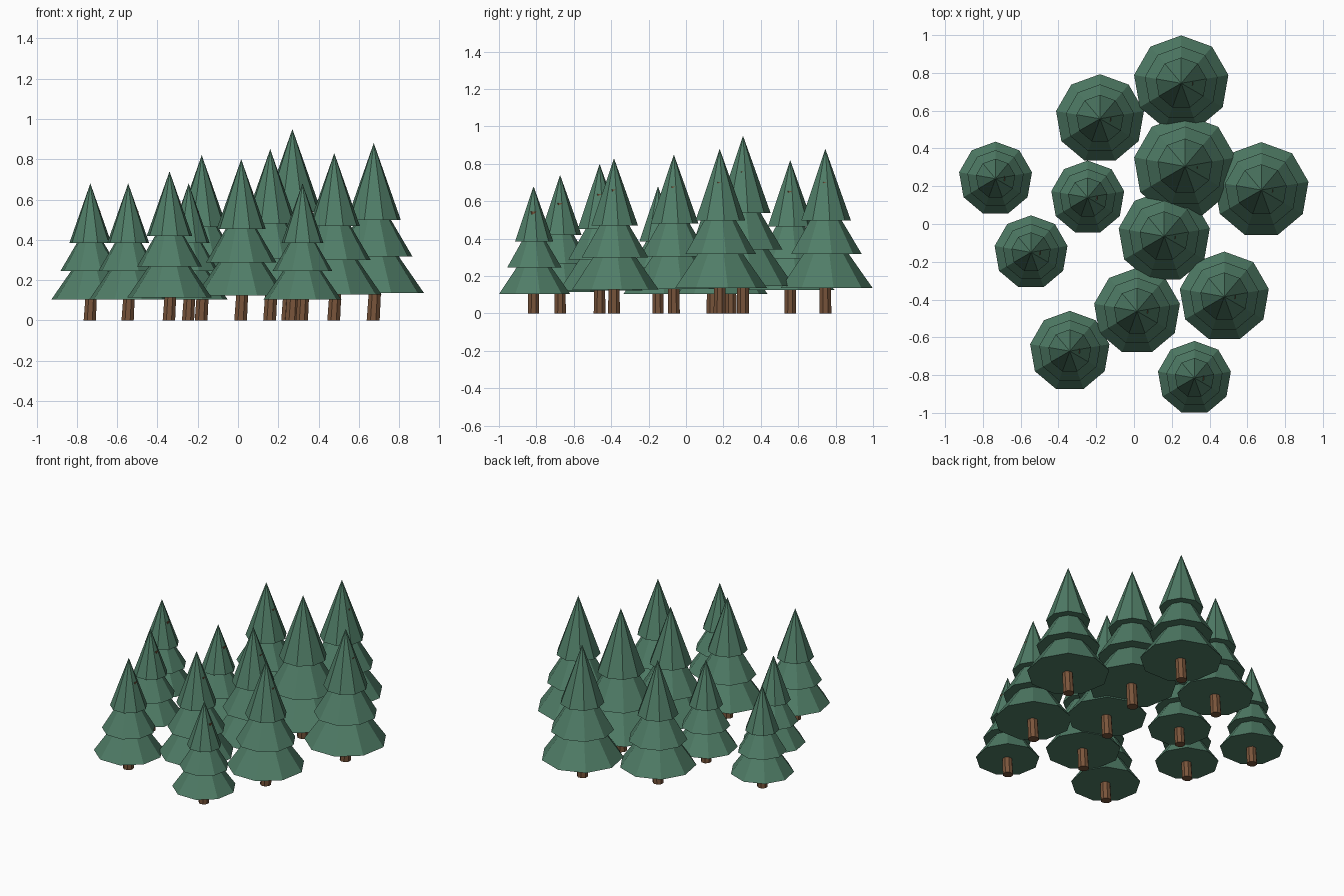
import bpy, bmesh, math
from mathutils import Matrix

cube = bpy.data.objects.get("Cube")
if cube:
    bpy.data.objects.remove(cube)


def make_material(name, rgb):
    mat = bpy.data.materials.new(name)
    mat.use_nodes = True
    colour = (*rgb, 1)
    mat.diffuse_color = colour
    mat.node_tree.nodes["Principled BSDF"].inputs["Base Color"].default_value = colour
    return mat


green = make_material("pine_green", (0.08, 0.205, 0.135))
brown = make_material("bark_brown", (0.19, 0.09, 0.043))

SIDES = 9
# tier bottom height, bottom radius, top height, top radius (share of tree height)
TIERS = [(0.154, 0.288, 0.362, 0.142),
         (0.36, 0.222, 0.568, 0.098),
         (0.566, 0.155, 1.0, 0.0)]
# x, y, height of each tree
TREES = [(0.25, 0.745, 0.88), (-0.18, 0.557, 0.82), (0.27, 0.305, 0.95),
         (0.674, 0.18, 0.88), (-0.733, 0.24, 0.68), (-0.245, 0.14, 0.68),
         (-0.545, -0.15, 0.68), (0.16, -0.065, 0.85), (0.478, -0.385, 0.83),
         (0.016, -0.462, 0.80), (-0.34, -0.673, 0.74), (0.32, -0.815, 0.68)]


def add_object(name, bm, mat, x, y):
    bmesh.ops.recalc_face_normals(bm, faces=bm.faces)
    mesh = bpy.data.meshes.new(name)
    bm.to_mesh(mesh)
    bm.free()
    mesh.materials.append(mat)
    obj = bpy.data.objects.new(name, mesh)
    obj.location = (x, y, 0)
    bpy.context.collection.objects.link(obj)


def add_frustum(bm, z0, r0, z1, r1, sides, turn):
    """Closed faceted cone from z0 to z1, returning its vertices."""
    place = Matrix.Translation((0, 0, (z0 + z1) / 2)) @ Matrix.Rotation(turn, 4, "Z")
    return bmesh.ops.create_cone(bm, cap_ends=True, segments=sides, radius1=r0,
                                 radius2=r1, depth=z1 - z0, matrix=place)["verts"]


for i, (x, y, h) in enumerate(TREES, 1):
    # three stacked needle tiers, one corner pointing to the back
    bm = bmesh.new()
    for tier in TIERS:
        add_frustum(bm, *[h * v for v in tier], SIDES, 0)
    bmesh.ops.remove_doubles(bm, verts=bm.verts, dist=0.0001)
    back = max(bm.verts, key=lambda v: v.co.xy.length).co
    turn = math.pi / 2 - math.atan2(back.y, back.x)
    bmesh.ops.rotate(bm, verts=bm.verts, matrix=Matrix.Rotation(turn, 3, "Z"))
    add_object(f"foliage_{i}", bm, green, x, y)

    # trunk leaning slightly to the left
    bm = bmesh.new()
    radius = 0.026 + 0.01 * h
    for v in add_frustum(bm, 0, radius, 0.8 * h, radius * 0.7, 8, math.pi / 8):
        v.co.x += 0.06 * v.co.z - 0.003
    add_object(f"trunk_{i}", bm, brown, x, y)
